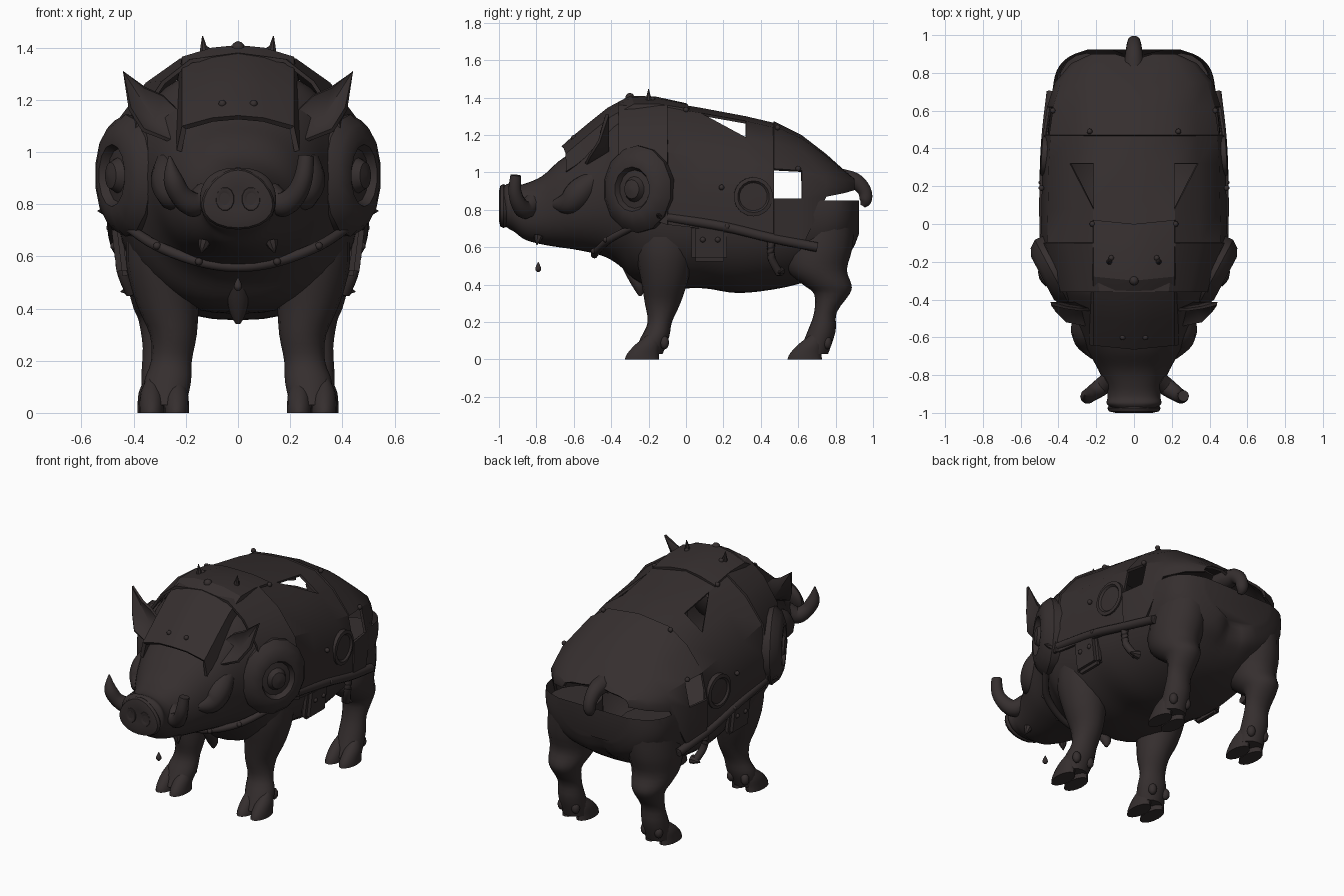
import bpy, bmesh, math
from mathutils import Vector, Matrix

if "Cube" in bpy.data.objects:
    bpy.data.objects.remove(bpy.data.objects["Cube"])

hide = bpy.data.materials.new("dark brown")
hide.diffuse_color = (0.036, 0.028, 0.028, 1)
hide.use_nodes = True
hide.node_tree.nodes["Principled BSDF"].inputs["Base Color"].default_value = hide.diffuse_color


def finish(name, bm, angle=40):
    bmesh.ops.recalc_face_normals(bm, faces=bm.faces)
    me = bpy.data.meshes.new(name)
    bm.to_mesh(me)
    bm.free()
    me.materials.append(hide)
    me.polygons.foreach_set("use_smooth", [True] * len(me.polygons))
    me.set_sharp_from_angle(angle=math.radians(angle))
    ob = bpy.data.objects.new(name, me)
    bpy.context.collection.objects.link(ob)
    return ob


def catmull(rows, steps):
    out = []
    for i in range(len(rows) - 1):
        p = [rows[max(0, i - 1)], rows[i], rows[i + 1], rows[min(len(rows) - 1, i + 2)]]
        for s in range(steps):
            t = s / steps
            out.append([b + .5 * t * (c - a + t * (2*a - 5*b + 4*c - d + t * (3*(b - c) + d - a)))
                        for a, b, c, d in zip(*p)])
    return out + [list(rows[-1])]


def skin(bm, rings, cap=True, closed=True):
    vs = [[bm.verts.new(p) for p in r] for r in rings]
    n = len(vs[0])
    for a, b in zip(vs, vs[1:]):
        for i in range(n if closed else n - 1):
            j = (i + 1) % n
            bm.faces.new((a[i], a[j], b[j], b[i]))
    if cap:
        bm.faces.new(vs[0])
        bm.faces.new(vs[-1])
    return vs


def column(name, rows, steps=3, n=16):
    """Rows are x, y, z, radius x, radius y, stacked in z."""
    bm = bmesh.new()
    skin(bm, [[(x + a * math.cos(2*math.pi*i/n), y + b * math.sin(2*math.pi*i/n), z) for i in range(n)]
              for x, y, z, a, b in catmull(rows, steps)])
    return finish(name, bm)


def tube(name, rows, steps=5, n=10):
    """Rows are x, y, z, radius along a path."""
    pts = catmull(rows, steps)
    bm, rings = bmesh.new(), []
    for i, p in enumerate(pts):
        d = Vector(pts[min(i + 1, len(pts) - 1)][:3]) - Vector(pts[max(i - 1, 0)][:3])
        q = Vector((0, 0, 1)).rotation_difference(d)
        rings.append([Vector(p[:3]) + q @ Vector((max(p[3], .002) * math.cos(2*math.pi*k/n),
                      max(p[3], .002) * math.sin(2*math.pi*k/n), 0)) for k in range(n)])
    skin(bm, rings)
    return finish(name, bm)


def lathe(name, prof, pos, axis, n=16, stretch=1.0):
    """Profile of (radius, height) spun about an axis."""
    q = Vector(axis).to_track_quat('Z', 'Y')
    bm = bmesh.new()
    skin(bm, [[Vector(pos) + q @ Vector((r * math.cos(2*math.pi*(k + .5)/n),
              stretch * r * math.sin(2*math.pi*(k + .5)/n), h)) for k in range(n)] for r, h in prof])
    return finish(name, bm, 35)


def stud(name, pos, r=.015, scale=(1, 1, 1)):
    bm = bmesh.new()
    bmesh.ops.create_icosphere(bm, subdivisions=2, radius=r, matrix=Matrix.Translation(pos) @ Matrix.Diagonal((*scale, 1)))
    return finish(name, bm)


def spike(name, pos, axis, r=.02, h=.06):
    return lathe(name, [(r, -.01), (r * .8, h * .25), (.002, h)], pos, axis, 8)


# Body and head: y, low z, high z, half width; open beneath the armour
bm = bmesh.new()
rings, n = [], 40
for y, lo, hi, w in catmull([
        (-.975, .72, .925, .115), (-.95, .70, .94, .145), (-.915, .68, .93, .14), (-.86, .64, .94, .15),
        (-.77, .615, .98, .19), (-.68, .60, 1.06, .24), (-.58, .585, 1.13, .29), (-.45, .555, 1.25, .34),
        (-.36, .505, 1.32, .385), (-.28, .43, 1.33, .425), (-.2, .395, 1.31, .445), (-.05, .38, 1.25, .46), (.1, .38, 1.22, .465),
        (.28, .355, 1.2, .465), (.5, .38, 1.17, .455), (.68, .43, 1.12, .435), (.81, .51, 1.08, .41),
        (.885, .57, 1.05, .345), (.925, .65, 1.03, .24)], 4):
    ring = []
    for k in range(n):
        c, s = math.cos(2*math.pi*k/n), math.sin(2*math.pi*k/n)
        x = w * math.copysign(abs(c)**.85, c)
        cleft = .06 * math.exp(-(x / .06)**2) * max(0, min(1, (y - .78) / .12))
        ring.append((x, y - cleft, (lo + hi)/2 + (hi - lo)/2 * math.copysign(abs(s)**.9, s)))
    rings.append(ring)
skin(bm, rings)
rear = [f for f in bm.faces if f.calc_center_median().y > 0]
geom = rear + list({e for f in rear for e in f.edges}) + list({v for f in rear for v in f.verts})
bmesh.ops.bisect_plane(bm, geom=geom, plane_co=(0, 0, .85), plane_no=(0, 0, 1))
bmesh.ops.delete(bm, geom=[f for f in bm.faces if f.calc_center_median().y > 0
                           and f.calc_center_median().z > .85], context='FACES')
finish("body_and_head", bm, 60)

# Snout pad, tail, throat pendant and falling drop
bm = bmesh.new()
skin(bm, [[(r * math.cos(a) * (1 - .22 * math.sin(a)), y, .82 + .85 * r * math.sin(a)) for a in [2*math.pi*k/24 for k in range(24)]]
          for r, y in ((.125, -.95), (.138, -.975), (.13, -.992), (.095, -1.0), (.05, -.995))])
finish("snout_pad", bm)
tube("tail", [(0, .76, .97, .06), (0, .84, .965, .055), (0, .91, .95, .045), (0, .955, .9, .038), (0, .96, .85, .034), (0, .945, .82, .015)])
column("throat_pendant", [(0, -.245, .34, .008, .008), (0, -.25, .38, .03, .03), (0, -.28, .44, .04, .035), (0, -.33, .53, .03, .03)])
column("drop", [(0, -.79, .468, .006, .006), (0, -.79, .485, .016, .016), (0, -.79, .52, .002, .002)])
tube("collar", [(-.42, -.28, .71, .018), (-.31, -.41, .64, .02), (-.15, -.475, .58, .02), (0, -.49, .56, .02),
                (.15, -.475, .58, .02), (.31, -.41, .64, .02), (.42, -.28, .71, .018)])

# Armour shell stations: y, top z, half width, upper side z, middle side z, bottom z
ST = [(-.36, 1.37, .405, 1.13, .95, .80), (-.1, 1.375, .495, 1.11, .90, .72), (.08, 1.345, .49, 1.07, .87, .70),
      (.32, 1.30, .485, 1.05, .87, .66), (.47, 1.265, .475, 1.02, .86, .63), (.62, 1.19, .452, 1.01, .86, .60),
      (.75, 1.09, .41, .98, .92, .87), (.85, 1.0, .325, .96, .92, .89), (.9, .96, .22, .945, .92, .905)]


def shell(name, first, last, grow, holes=(), wedges=()):
    bm = bmesh.new()
    rows = []
    for y, zt, w, zh, zm, zb in ST[first:last + 1]:
        d, w = zt - zh, w + grow
        zt += grow
        dy = -.03 if y > .88 else 0
        half = [(.44*w, y, zt - .1*d), (.7*w, y, zt - .45*d), (.93*w, y, zh), (w, y, zm), (.985*w, y, zb)]
        rows.append([(-x, a, z) for x, a, z in reversed(half)] + [(0, y + dy, zt)] + half)
    vs = skin(bm, rows, False, False)
    bm.faces.ensure_lookup_table()
    gone = [bm.faces[(r - first) * 10 + c] for r, b in list(holes) + list(wedges) for c in (b, 9 - b)]
    bmesh.ops.delete(bm, geom=gone, context='FACES_ONLY')
    for r, b in wedges:
        a, c = vs[r - first], vs[r - first + 1]
        bm.faces.new((a[b + 1], a[b], c[b]))
        bm.faces.new((a[9 - b], a[10 - b], c[10 - b]))
    bmesh.ops.delete(bm, geom=[e for e in bm.edges if not e.link_faces], context='EDGES')
    bmesh.ops.recalc_face_normals(bm, faces=bm.faces)
    bmesh.ops.solidify(bm, geom=bm.faces[:], thickness=.015)
    return finish(name, bm, 28)


shell("shoulder_armour", 0, 1, .01)
shell("middle_armour", 1, 4, 0, wedges=[(2, 3)])
shell("rear_armour", 4, 8, .008, holes=[(4, 1)])

# Helmet plate running over the crown to the back
bm = bmesh.new()
skin(bm, [[(x, y + abs(x) * .1, z - dz * f) for x, dz in ((-.235, .15), (-.215, .045), (-.1, .01), (0, 0), (.1, .01), (.215, .045), (.235, .15))]
          for y, z, f in ((-.665, 1.14, .9), (-.61, 1.19, 1), (-.52, 1.265, 1), (-.42, 1.345, 1), (-.3, 1.41, 1), (-.16, 1.405, .9), (.0, 1.37, .7))],
     False, False)
bmesh.ops.recalc_face_normals(bm, faces=bm.faces)
bmesh.ops.solidify(bm, geom=bm.faces[:], thickness=.02)
finish("helmet_plate", bm, 28)
stud("crown_stud", (0, -.3, 1.4), .025)

for s, side in ((-1, "left"), (1, "right")):
    # Legs with cloven hooves
    column(side + "_front_leg", [(s*.29, -.1, .78, .13, .18), (s*.285, -.11, .58, .145, .16), (s*.27, -.115, .42, .12, .125),
           (s*.248, -.125, .3, .09, .095), (s*.255, -.14, .2, .078, .065), (s*.27, -.165, .12, .09, .075), (s*.28, -.205, .03, .08, .08)])
    column(side + "_rear_leg", [(s*.25, .74, .78, .15, .165), (s*.275, .71, .6, .15, .18), (s*.285, .70, .48, .135, .16),
           (s*.29, .755, .4, .11, .13), (s*.29, .78, .35, .09, .095), (s*.29, .745, .25, .075, .06), (s*.29, .725, .15, .08, .075), (s*.29, .68, .03, .08, .08)])
    for part, cx, cy in (("front", .283, -.235), ("rear", .29, .635)):
        for t in (-.048, .048):
            x = s * (cx + t)
            column(f"{side}_{part}_hoof", [(x, cy, 0, .048, .092), (x, cy + .005, .03, .047, .085), (x, cy + .03, .08, .042, .065), (x, cy + .06, .13, .02, .03)])
            stud(f"{side}_{part}_dewclaw", (x, cy + .12, .09), .028, (.9, .9, 1.3))
    # Ears as hollow leaves
    bm = bmesh.new()
    rim = [(.22, -.46, 1.15), (.29, -.46, 1.215), (.36, -.45, 1.245), (.44, -.43, 1.31), (.41, -.47, 1.17), (.36, -.52, 1.09), (.26, -.54, 1.05)]
    vs = [bm.verts.new((s * x, y, z)) for x, y, z in rim]
    mid = bm.verts.new((s * .32, -.43, 1.12))
    for i in range(7):
        bm.faces.new((vs[i], vs[(i + 1) % 7], mid))
    bmesh.ops.recalc_face_normals(bm, faces=bm.faces)
    bmesh.ops.solidify(bm, geom=bm.faces[:], thickness=.015)
    finish(side + "_ear", bm, 70)
    # Tusks: one sharp, one blunt
    tip = .004 if s < 0 else .03
    tube(side + "_tusk", [(s*.12, -.82, .84, .05), (s*.17, -.86, .8, .05), (s*.22, -.895, .835, .042),
                          (s*.25, -.915, .9, .036), (s*.262, -.91, .985, tip)])
    # Cheeks and nostrils
    tube(side + "_cheek", [(s*.2, -.7, .83, .03), (s*.24, -.62, .84, .07), (s*.26, -.55, .91, .075), (s*.27, -.45, 1.0, .03)])
    lathe(side + "_nostril", [(.036, 0), (.034, .004), (.024, .004), (.018, 0)], (s*.05, -.996, .82), (0, -1, 0), 12, 1.3)
    # Shoulder guard with a raised round boss
    lathe(side + "_shoulder_guard", [(.2, -.1), (.205, -.01), (.175, .03), (.13, .05), (.105, .05), (.09, .02),
          (.06, .025), (.045, .055), (.01, .065)], (s*.44, -.265, .91), (s*.88, -.47, 0), 14, 1.14)
    spike(side + "_guard_spike", (s*.49, -.14, .77), (s, -.3, .1), .025, .05)
    # Flank boss, strap, pouch and buckle strap
    lathe(side + "_flank_boss", [(.105, -.03), (.105, .009), (.085, .013), (.075, .002), (.02, .003)], (s*.48, .36, .87), (s, .06, 0), 18)
    tube(side + "_flank_strap", [(s*.475, -.1, .76, .026), (s*.475, .2, .71, .026), (s*.465, .45, .65, .026), (s*.437, .7, .6, .026)])
    tube(side + "_buckle_strap", [(s*.455, .46, .66, .022), (s*.445, .455, .55, .022), (s*.41, .5, .46, .022)])
    bm = bmesh.new()
    bmesh.ops.create_cube(bm, size=1, matrix=Matrix.Translation((s*.445, .125, .625)) @ Matrix.Rotation(s * -.12, 4, 'Y').inverted() @ Matrix.Diagonal((.06, .19, .2, 1)))
    bmesh.ops.bevel(bm, geom=bm.edges[:], offset=.02, segments=2, affect='EDGES')
    finish(side + "_pouch", bm)
    # Studs and spikes
    for p in ((.49, .19, .92), (.49, .22, .71), (.44, .69, .61), (.235, .49, 1.24), (.22, 0, 1.335), (.12, -.18, 1.39),
              (.06, -.6, 1.185), (.475, .09, .64), (.475, .17, .64), (.31, -.43, .64), (.15, -.495, .58), (.43, .6, 1.02)):
        stud(side + "_stud", (s * p[0], p[1], p[2]))
    spike(side + "_back_spike", (s*.13, -.2, 1.385), (s*.1, 0, 1), .018, .06)
    spike(side + "_jaw_spike", (s*.13, -.79, .65), (s*.3, -.2, -1), .025, .04)
    spike(side + "_strap_spike", (s*.4, .5, .47), (s, 0, -.1), .028, .05)
